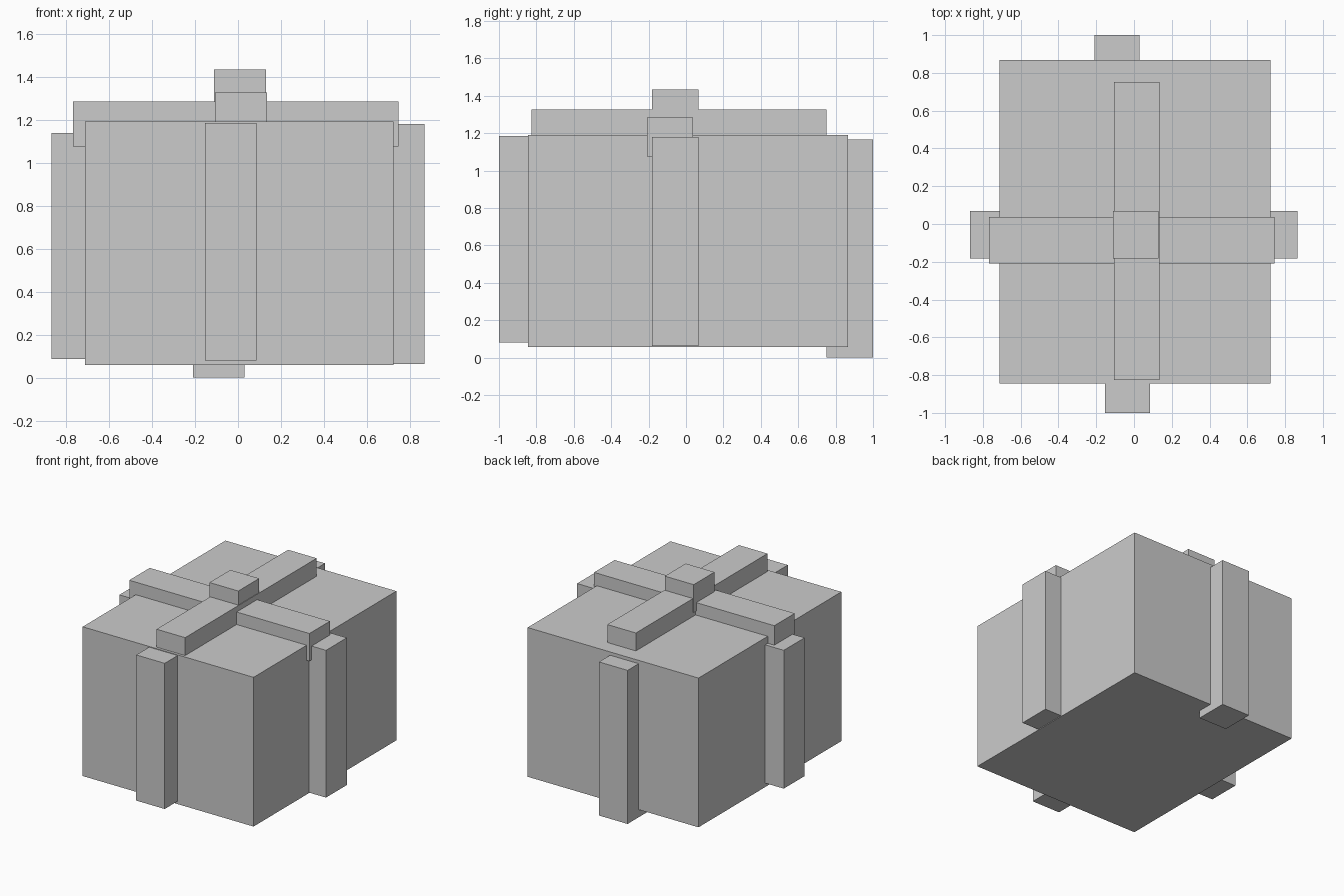
import bpy
from mathutils import Vector, Matrix

if "Cube" in bpy.data.objects:
    bpy.data.objects.remove(bpy.data.objects["Cube"])


def box(name, x, y, z):
    """Flat-faced box spanning the given x, y and z ranges."""
    lo, hi = Vector((x[0], y[0], z[0])), Vector((x[1], y[1], z[1]))
    bpy.ops.mesh.primitive_cube_add(size=1, location=(lo + hi) / 2)
    ob = bpy.context.object
    ob.name = name
    ob.data.transform(Matrix.Diagonal((*(hi - lo), 1)))
    return ob


# Gift box body
box("gift_box", (-0.712, 0.722), (-0.845, 0.867), (0.058, 1.19))

# Upright ribbons, sunk into the four sides
box("front_ribbon", (-0.154, 0.085), (-1.0, -0.755), (0.08, 1.185))
box("back_ribbon", (-0.21, 0.03), (0.75, 1.0), (0.0, 1.165))
box("left_ribbon", (-0.868, -0.63), (-0.182, 0.068), (0.088, 1.137))
box("right_ribbon", (0.63, 0.866), (-0.182, 0.068), (0.063, 1.18))

# Crossed ribbons on the lid
box("top_ribbon_across", (-0.767, 0.745), (-0.208, 0.037), (1.075, 1.285))
box("top_ribbon_lengthwise", (-0.106, 0.134), (-0.825, 0.752), (1.115, 1.326))

# Knot where the ribbons cross
box("ribbon_knot", (-0.112, 0.13), (-0.182, 0.068), (1.22, 1.433))
